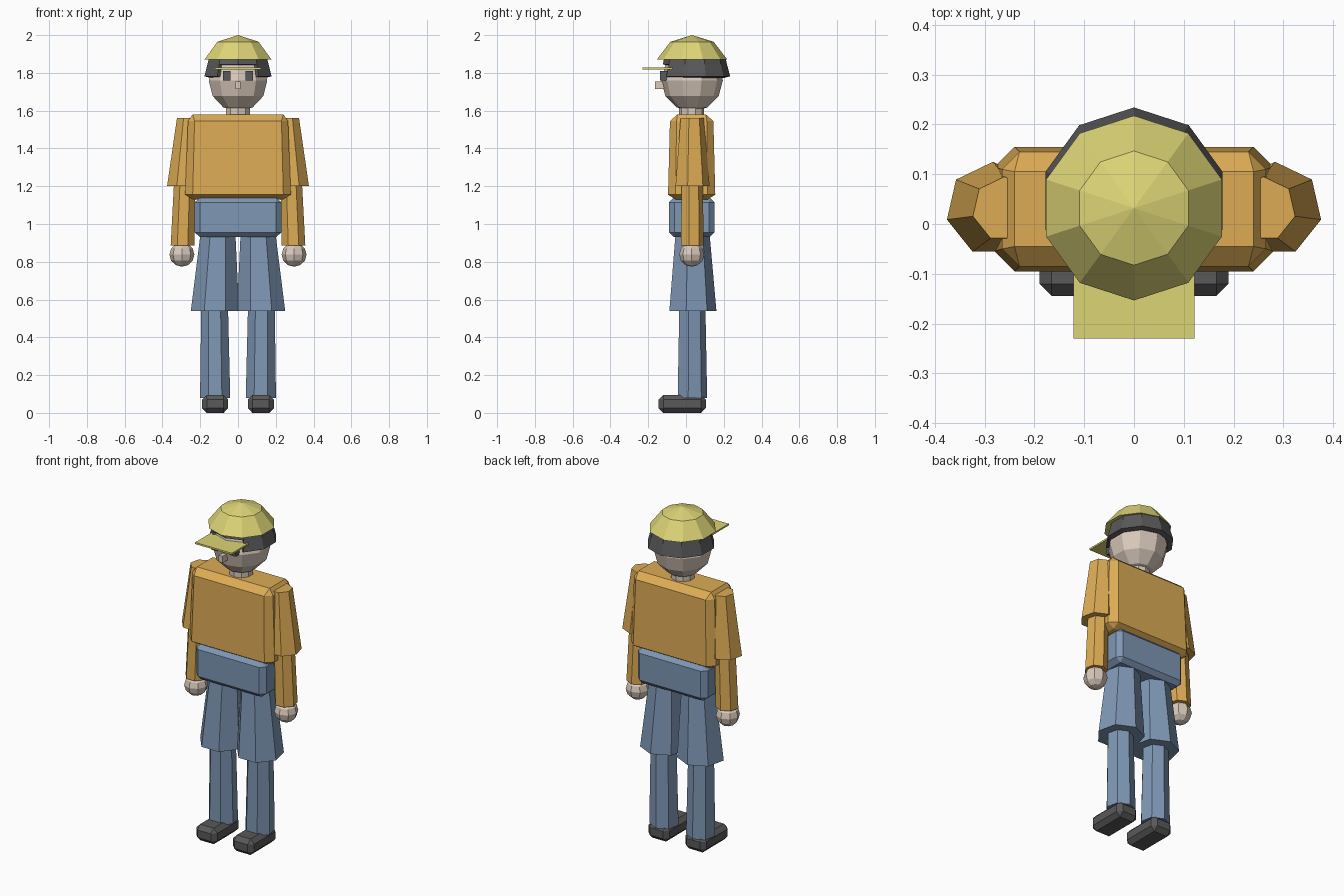
import bpy, bmesh
from math import sin, cos, pi
from mathutils import Vector

cube = bpy.data.objects.get("Cube")
if cube:
    bpy.data.objects.remove(cube, do_unlink=True)


def material(name, rgb):
    m = bpy.data.materials.new(name)
    m.use_nodes = True
    m.diffuse_color = (*rgb, 1)
    m.node_tree.nodes["Principled BSDF"].inputs["Base Color"].default_value = (*rgb, 1)
    return m


ORANGE = material("orange shirt", (0.72, 0.41, 0.09))
BLUE = material("denim blue", (0.21, 0.31, 0.46))
YELLOW = material("cap yellow", (0.72, 0.66, 0.18))
SKIN = material("skin", (0.70, 0.59, 0.50))
DARK = material("dark grey", (0.10, 0.10, 0.10))

CY = 0.03  # depth of the body axis


def finish(name, bm, mat):
    bmesh.ops.remove_doubles(bm, verts=bm.verts, dist=0.0005)
    bmesh.ops.recalc_face_normals(bm, faces=bm.faces)
    mesh = bpy.data.meshes.new(name)
    bm.to_mesh(mesh)
    bm.free()
    mesh.materials.append(mat)
    obj = bpy.data.objects.new(name, mesh)
    bpy.context.collection.objects.link(obj)
    return obj


def loft(name, mat, rings, skip=lambda row, col: False, caps=True):
    """Skin a stack of point rings, with optional gaps and end caps."""
    bm = bmesh.new()
    rows = [[bm.verts.new(p) for p in ring] for ring in rings]
    n = len(rows[0])
    for r in range(len(rows) - 1):
        for c in range(n):
            if not skip(r, c):
                d = (c + 1) % n
                bm.faces.new((rows[r][c], rows[r][d], rows[r + 1][d], rows[r + 1][c]))
    if caps:
        bm.faces.new(rows[0])
        bm.faces.new(rows[-1])
    return finish(name, bm, mat)


def ngon(n, x, y, z, r):
    return [Vector((x + r * sin(2 * pi * i / n), y + r * cos(2 * pi * i / n), z))
            for i in range(n)]


def octagon(x, y, z, hx, hy, c):
    """Rectangle with cut corners; a tiny cut welds to a plain corner."""
    quarter = [(hx, hy - c), (hx - c, hy)]
    pts = quarter + [(-a, b) for a, b in quarter[::-1]]
    pts += [(-a, -b) for a, b in pts]
    return [Vector((x + a, y + b, z)) for a, b in pts]


def limb(name, mat, x0, z0, r0, x1, z1, r1, n=7):
    return loft(name, mat, [ngon(n, x0, CY, z0, r0), ngon(n, x1, CY, z1, r1)])


def block(name, mat, x, y, sections):
    return loft(name, mat, [octagon(x, y, *s) for s in sections])


def ball(name, mat, centre, n, rows, r, rz, last=None):
    x, y, z = centre
    last = rows if last is None else last
    steps = [pi * i / rows for i in range(last + 1)]
    rings = [ngon(n, x, y, z + rz * cos(a), max(r * sin(a), 0.00002 * r)) for a in steps]
    return loft(name, mat, rings, caps=last < rows) if last == rows else \
        loft(name, mat, rings[1:], caps=True) and cone_tip(name, mat, rings[1], (x, y, z + rz))


def cone_tip(name, mat, ring, apex):
    """Replace the flat top cap of a dome with a fan to its apex."""
    obj = bpy.data.objects[name]
    bm = bmesh.new()
    bm.from_mesh(obj.data)
    bm.faces.ensure_lookup_table()
    cap = max(bm.faces, key=lambda f: f.calc_center_median().z)
    fan = bmesh.ops.poke(bm, faces=[cap])
    fan["verts"][0].co = apex
    bm.to_mesh(obj.data)
    bm.free()
    return obj


def box(name, mat, lo, hi):
    x, y = (lo[0] + hi[0]) / 2, (lo[1] + hi[1]) / 2
    hx, hy = (hi[0] - lo[0]) / 2, (hi[1] - lo[1]) / 2
    return block(name, mat, x, y, [(z, hx, hy, 0.00001) for z in (lo[2], hi[2])])


# Trunk
block("torso", ORANGE, 0, CY, [(1.13, 0.24, 0.085, 0), (1.155, 0.28, 0.125, 0.04),
                               (1.545, 0.265, 0.115, 0.035), (1.58, 0.24, 0.075, 0)])
block("hips", BLUE, 0, CY, [(0.93, 0.20, 0.095, 0), (0.955, 0.23, 0.12, 0.028),
                            (1.115, 0.23, 0.12, 0.028), (1.14, 0.20, 0.095, 0)])

# Arms and legs
for side, s in (("left", 1), ("right", -1)):
    limb(side + "_sleeve", ORANGE, s * 0.283, 1.20, 0.095, s * 0.26, 1.56, 0.065)
    limb(side + "_forearm", ORANGE, s * 0.294, 0.885, 0.064, s * 0.28, 1.26, 0.058)
    ball(side + "_hand", SKIN, (s * 0.297, CY, 0.838), 8, 6, 0.066, 0.064)
    limb(side + "_trouser_thigh", BLUE, s * 0.122, 0.54, 0.131, s * 0.105, 0.98, 0.092)
    limb(side + "_trouser_shin", BLUE, s * 0.121, 0.08, 0.082, s * 0.124, 0.60, 0.072)
    block(side + "_shoe", DARK, s * 0.121, -0.02,
          [(0, 0.045, 0.10, 0), (0.025, 0.069, 0.125, 0.025),
           (0.07, 0.069, 0.125, 0.025), (0.095, 0.045, 0.10, 0)])

# Head and face
limb("neck", SKIN, 0, 1.56, 0.066, 0, 1.64, 0.066, n=10)
ball("head", SKIN, (0, 0.032, 1.76), 10, 6, 0.163, 0.165)
for side, s in (("left", 1), ("right", -1)):
    box(side + "_eye", DARK, (s * 0.06 - 0.02, -0.137, 1.76), (s * 0.06 + 0.02, -0.09, 1.81))
box("nose", SKIN, (-0.013, -0.163, 1.715), (0.013, -0.11, 1.755))

# Hair band, open over the face
hair = loft("hair", DARK,
            [ngon(10, 0, 0.047, z, r) for z, r in ((1.782, 0.187), (1.845, 0.17), (1.875, 0.163))],
            skip=lambda row, col: row == 0 and col in (4, 5), caps=False)
thick = hair.modifiers.new("thickness", "SOLIDIFY")
thick.thickness = 0.03
thick.offset = -1

# Cap
ball("cap_dome", YELLOW, (0, 0.032, 1.815), 10, 5, 0.195, 0.185, last=2)
box("cap_brim", YELLOW, (-0.121, -0.23, 1.818), (0.121, -0.075, 1.828))
